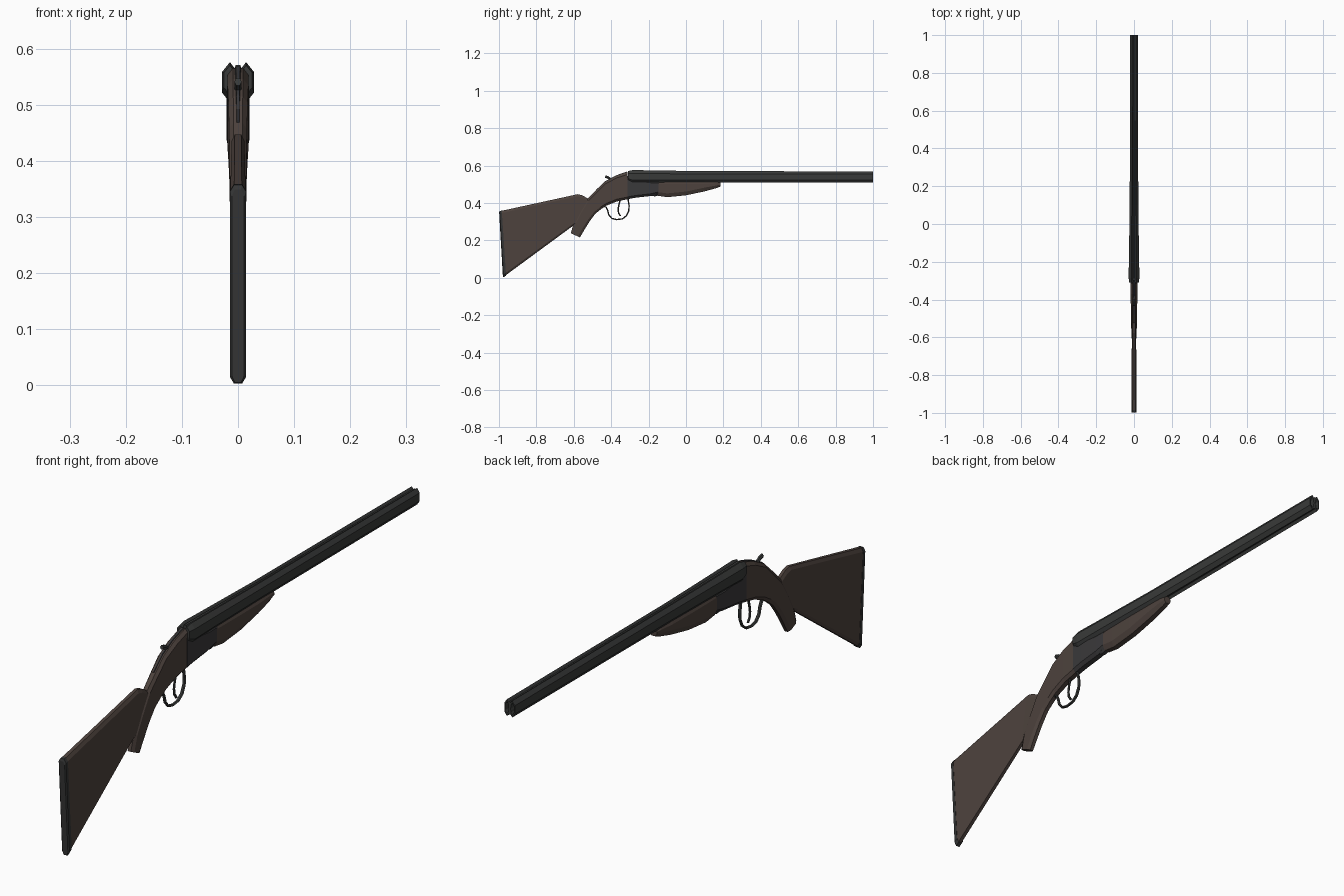
import bpy, bmesh, math
from mathutils import Vector


def material(name, rgb):
    m = bpy.data.materials.new(name)
    m.diffuse_color = (*rgb, 1)
    return m


WOOD = material("dark_wood", (0.075, 0.055, 0.047))
STEEL = material("dark_steel", (0.040, 0.042, 0.041))
IRON = material("receiver_steel", (0.042, 0.041, 0.043))
PAD = material("butt_rubber", (0.035, 0.036, 0.036))


def skin(name, rings, mat):
    """Join successive rings of points and cap both ends."""
    bm = bmesh.new()
    loops = [[bm.verts.new(p) for p in r] for r in rings]
    n = len(loops[0])
    for a, b in zip(loops, loops[1:]):
        for i in range(n):
            j = (i + 1) % n
            bm.faces.new((a[i], a[j], b[j], b[i]))
    bm.faces.new(loops[0])
    bm.faces.new(loops[-1][::-1])
    bmesh.ops.recalc_face_normals(bm, faces=bm.faces)
    me = bpy.data.meshes.new(name)
    bm.to_mesh(me)
    bm.free()
    me.materials.append(mat)
    ob = bpy.data.objects.new(name, me)
    bpy.context.collection.objects.link(ob)
    return ob


def loft(name, stations, mat, cut=0.012, flat=0.5):
    """Chamfered slab; each station is top (y, z), bottom (y, z), half width."""
    rings = []
    for top, bot, w in stations:
        t, b = Vector((0, *top)), Vector((0, *bot))
        c = min(0.35, cut / (b - t).length)
        shape = [(flat, 0), (1, c), (1, 1 - c), (flat, 1),
                 (-flat, 1), (-1, 1 - c), (-1, c), (-flat, 0)]
        rings.append([t.lerp(b, k) + Vector((x * w, 0, 0)) for x, k in shape])
    return skin(name, rings, mat)


def rod(name, points, radius, mat, width=1.0, sides=6):
    """Tube along a path in the y-z plane."""
    pts = [Vector((0, *p)) for p in points]
    rings = []
    for i, p in enumerate(pts):
        d = (pts[min(i + 1, len(pts) - 1)] - pts[max(i - 1, 0)]).normalized()
        side = Vector((0, -d.z, d.y))
        rings.append([p + side * radius * math.sin(a) + Vector((radius * width * math.cos(a), 0, 0))
                      for a in (math.tau * k / sides for k in range(sides))])
    return skin(name, rings, mat)


def barrel(name, s):
    """Hexagonal tapering tube with a recessed bore at the muzzle."""
    # y, centre x, radius x, centre z, radius z
    rows = [(-0.31, .0145, .0125, .544, .026), (-0.285, .0145, .0165, .540, .036),
            (-0.18, .0135, .0155, .540, .034), (0.1, .0115, .0130, .539, .031),
            (1.0, .0105, .0120, .539, .030), (1.0, .0105, .0085, .539, .022),
            (0.85, .0105, .0085, .539, .022)]
    rings = [[(s * (cx + rx * math.sin(a)), y, cz + rz * math.cos(a))
              for a in (math.tau * k / 6 for k in range(6))] for y, cx, rx, cz, rz in rows]
    return skin(name, rings, STEEL)


# Stock and butt pad
loft("butt_stock", [((-0.986, .358), (-0.963, .014), .0135),
                    ((-0.578, .447), (-0.605, .277), .0115),
                    ((-0.555, .441), (-0.575, .29), .0115),
                    ((-0.525, .424), (-0.54, .30), .0115)], WOOD)
loft("butt_pad", [((-0.999, .349), (-0.979, .005), .011),
                  ((-0.996, .357), (-0.975, .003), .0145),
                  ((-0.985, .359), (-0.962, .012), .0145)], PAD)

# Wrist curving down into the pistol grip
loft("wrist_and_grip", [((-0.312, .565), (-0.312, .42), .0185),
                        ((-0.37, .546), (-0.37, .408), .0185),
                        ((-0.43, .515), (-0.425, .386), .017),
                        ((-0.48, .468), (-0.455, .366), .016),
                        ((-0.525, .424), (-0.485, .342), .015),
                        ((-0.565, .36), (-0.515, .302), .0145),
                        ((-0.60, .295), (-0.54, .262), .0140),
                        ((-0.616, .238), (-0.567, .216), .0125)], WOOD)

# Receiver with its hinge knuckle, and the forend
loft("receiver", [((-0.314, .545), (-0.314, .42), .0195),
                  ((-0.27, .53), (-0.27, .428), .0205),
                  ((-0.19, .52), (-0.19, .437), .0205),
                  ((-0.145, .52), (-0.145, .447), .0195)], IRON)
rod("hinge_knuckle", [(-0.185, .446), (-0.165, .444), (-0.15, .448)], .01, IRON, 1.4)
loft("forend", [((-0.15, .523), (-0.15, .438), .0195),
                ((-0.10, .523), (-0.10, .431), .0205),
                ((0.0, .523), (0.0, .441), .0205),
                ((0.1, .523), (0.1, .462), .0195),
                ((0.165, .52), (0.165, .480), .0175),
                ((0.185, .515), (0.185, .488), .0145)], WOOD, .02)

# Twin barrels and the sighting rib
for side, s in (("left", -1), ("right", 1)):
    barrel(side + "_barrel", s)
loft("top_rib", [((-0.30, .571), (-0.30, .535), .008),
                 ((0.1, .566), (0.1, .535), .006),
                 ((1.0, .563), (1.0, .535), .005)], STEEL)
loft("bottom_rib", [((-0.16, .54), (-0.16, .515), .006),
                    ((1.0, .54), (1.0, .517), .005)], STEEL)

# Top lever and tang
rod("top_lever", [(-0.375, .535), (-0.392, .526), (-0.405, .528), (-0.418, .537),
                  (-0.432, .541)], .008, STEEL, .8)
rod("lever_stem", [(-0.36, .535), (-0.395, .522), (-0.41, .512)], .009, STEEL, .7)
loft("top_tang", [((-0.315, .568), (-0.315, .54), .008),
                  ((-0.37, .549), (-0.37, .52), .0065),
                  ((-0.43, .518), (-0.43, .49), .005),
                  ((-0.48, .471), (-0.475, .45), .004)], IRON)

# Trigger guard and trigger
rod("trigger_guard", [(-0.445, .383), (-0.427, .378), (-0.419, .36), (-0.413, .337), (-0.396, .317),
                      (-0.37, .311), (-0.34, .315), (-0.318, .332), (-0.306, .358),
                      (-0.304, .385), (-0.308, .408), (-0.31, .425)], .0042, STEEL, 1.6)
rod("trigger", [(-0.352, .415), (-0.359, .39), (-0.363, .365), (-0.360, .345),
                (-0.35, .330)], .0045, STEEL, 1.0)
